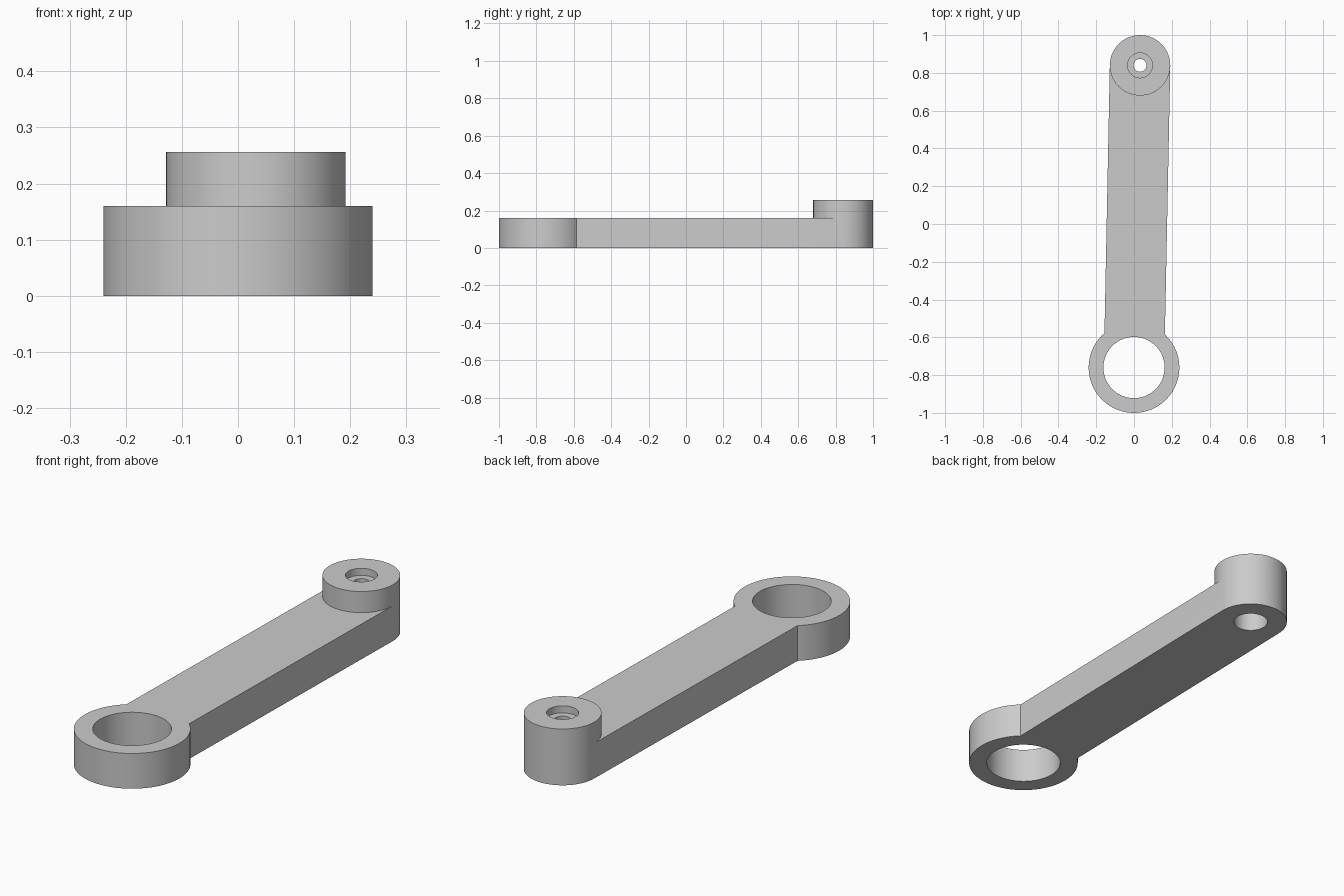
import bpy, bmesh
from math import asin, atan2, cos, hypot, pi, radians, sin
from mathutils import Matrix

cube = bpy.data.objects.get("Cube")
if cube:
    bpy.data.objects.remove(cube, do_unlink=True)

SEG = 96
RING_R, BORE_R, BOSS_R = 0.24, 0.162, 0.16
ARM_H, BOSS_H = 0.16, 0.256
DX, LENGTH_Y, RING_Y = 0.032, 1.6, -0.76
LENGTH = hypot(DX, LENGTH_Y)
# Local frame: ring at the origin, arm along +y, leaning slightly sideways
PLACE = Matrix.Translation((0, RING_Y, 0)) @ Matrix.Rotation(atan2(-DX, LENGTH_Y), 4, "Z")

grey = bpy.data.materials.new("plain grey")
grey.use_nodes = True
COLOUR = (0.6, 0.6, 0.6, 1)
grey.diffuse_color = COLOUR
grey.node_tree.nodes["Principled BSDF"].inputs["Base Color"].default_value = COLOUR


def arc(cy, r, start, end, n):
    return [(r * cos(start + (end - start) * i / n),
             cy + r * sin(start + (end - start) * i / n)) for i in range(n + 1)]


def prism(name, outline, z0, z1):
    """Extrude a closed outline between two heights."""
    bm = bmesh.new()
    face = bm.faces.new([bm.verts.new((x, y, z0)) for x, y in outline])
    top = bmesh.ops.extrude_face_region(bm, geom=[face])["geom"]
    bmesh.ops.translate(bm, vec=(0, 0, z1 - z0),
                        verts=[g for g in top if isinstance(g, bmesh.types.BMVert)])
    bmesh.ops.recalc_face_normals(bm, faces=bm.faces)
    bm.transform(PLACE)
    mesh = bpy.data.meshes.new(name)
    bm.to_mesh(mesh)
    bm.free()
    mesh.materials.append(grey)
    obj = bpy.data.objects.new(name, mesh)
    bpy.context.collection.objects.link(obj)
    return obj


def disc(name, cy, r, z0, z1):
    return prism(name, arc(cy, r, 0, 2 * pi, SEG)[:-1], z0, z1)


def combine(target, tool, operation):
    """Apply a boolean and discard the tool object."""
    mod = target.modifiers.new(operation, "BOOLEAN")
    mod.operation, mod.object, mod.solver = operation, tool, "EXACT"
    bpy.context.view_layer.objects.active = target
    bpy.ops.object.modifier_apply(modifier=mod.name)
    bpy.data.objects.remove(tool, do_unlink=True)


# Flat link: big ring end, straight sides, rounded far end
neck = asin(BOSS_R / RING_R)
outline = (arc(0, RING_R, pi / 2 - neck, -1.5 * pi + neck, SEG)
           + arc(LENGTH, BOSS_R, pi, 0, SEG // 2))
link = prism("link_arm", outline, 0, ARM_H)

# Raised boss on the far end
combine(link, disc("boss", LENGTH, BOSS_R, 0, BOSS_H), "UNION")

# Ring bore, then the boss's through hole, top counterbore and bottom socket
for cy, r, z0, z1 in ((0, BORE_R, -0.1, 0.3),
                      (LENGTH, 0.034, -0.1, 0.4),
                      (LENGTH, 0.066, BOSS_H - 0.032, 0.4),
                      (LENGTH, 0.074, -0.1, 0.16)):
    combine(link, disc("hole_cutter", cy, r, z0, z1), "DIFFERENCE")

# Smooth the round walls, keep the rims crisp
bpy.ops.object.select_all(action="DESELECT")
link.select_set(True)
bpy.context.view_layer.objects.active = link
bpy.ops.object.shade_smooth_by_angle(angle=radians(30))
